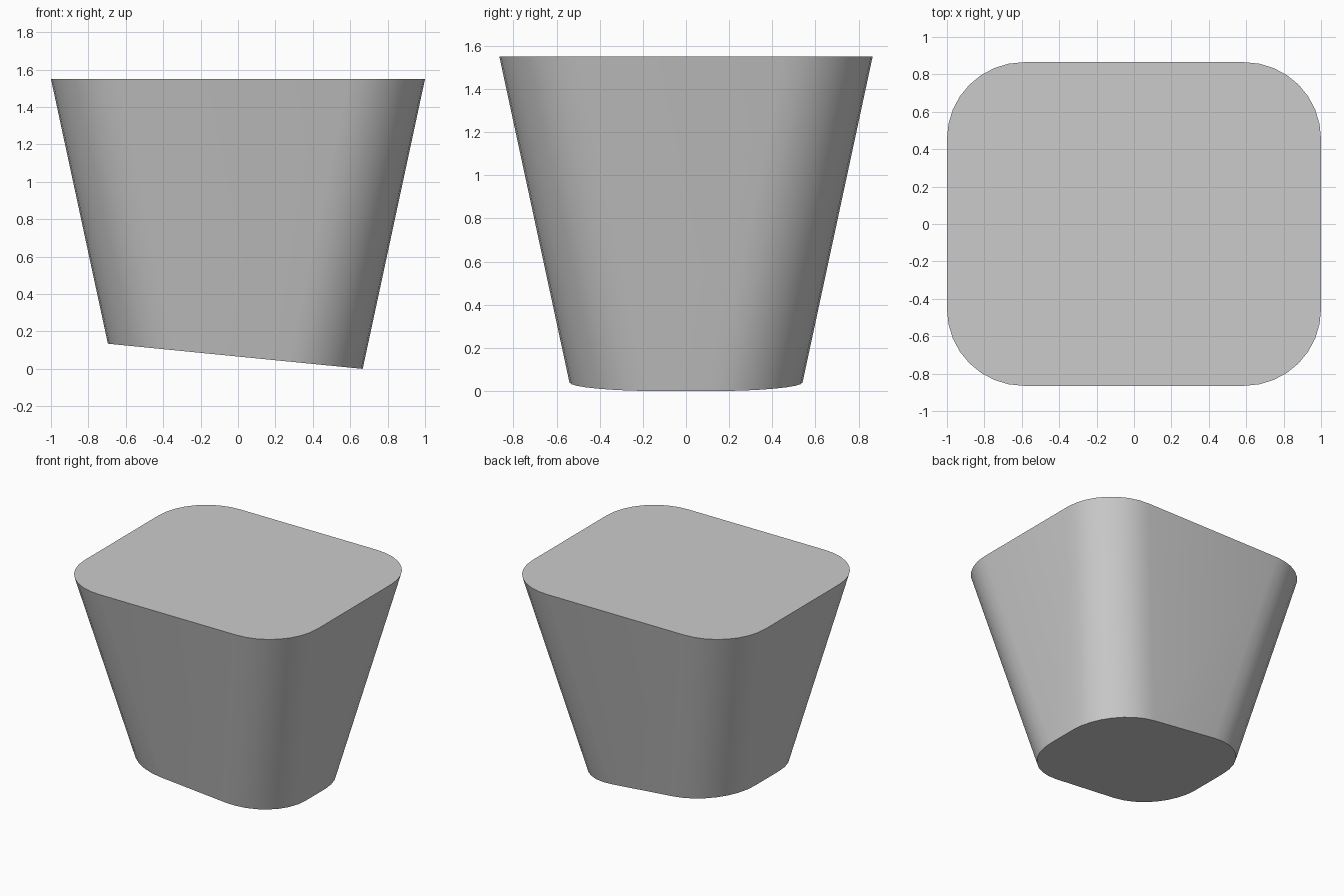
import bpy, bmesh, math
from mathutils import Vector

cube = bpy.data.objects.get("Cube")
if cube:
    bpy.data.objects.remove(cube, do_unlink=True)

HEIGHT, TAPER, RADIUS, SEGMENTS = 1.55, 0.215, 0.41, 8


def rounded_rectangle(bm, half_x, half_y, z):
    """Ring of vertices with four rounded corners."""
    ring = []
    for corner, (sx, sy) in enumerate([(1, 1), (-1, 1), (-1, -1), (1, -1)]):
        for i in range(SEGMENTS + 1):
            a = math.pi / 2 * (corner + i / SEGMENTS)
            ring.append(bm.verts.new((sx * (half_x - RADIUS) + RADIUS * math.cos(a),
                                      sy * (half_y - RADIUS) + RADIUS * math.sin(a), z)))
    return ring


# Tapered block: top and bottom outlines joined by sloping walls
bm = bmesh.new()
inset = TAPER * HEIGHT
top = rounded_rectangle(bm, 1, 0.865, HEIGHT)
bottom = rounded_rectangle(bm, 1 - inset, 0.865 - inset, 0)
for i in range(len(top)):
    j = (i + 1) % len(top)
    bm.faces.new((bottom[i], bottom[j], top[j], top[i]))
bm.faces.new(top)

# Slanted underside: trim along a tilted plane and cap it
low, high = Vector((0.667, 0, 0)), Vector((-0.70, 0, 0.135))
normal = (high - low).cross(Vector((0, 1, 0))).normalized()
if normal.z > 0:
    normal.negate()
bmesh.ops.bisect_plane(bm, geom=bm.verts[:] + bm.edges[:] + bm.faces[:],
                       plane_co=low, plane_no=normal, clear_outer=True)
bmesh.ops.holes_fill(bm, edges=[e for e in bm.edges if e.is_boundary], sides=0)
bmesh.ops.recalc_face_normals(bm, faces=bm.faces[:])

mesh = bpy.data.meshes.new("tapered_block")
bm.to_mesh(mesh)
bm.free()
block = bpy.data.objects.new("tapered_block", mesh)
bpy.context.collection.objects.link(block)

# Plain grey material
grey = bpy.data.materials.new("plain_grey")
grey.use_nodes = True
colour = (0.6, 0.6, 0.6, 1)
grey.diffuse_color = colour
grey.node_tree.nodes["Principled BSDF"].inputs["Base Color"].default_value = colour
mesh.materials.append(grey)

# Smooth walls, crisp rims
bpy.ops.object.select_all(action="DESELECT")
block.select_set(True)
bpy.context.view_layer.objects.active = block
bpy.ops.object.shade_smooth_by_angle(angle=math.radians(30))
